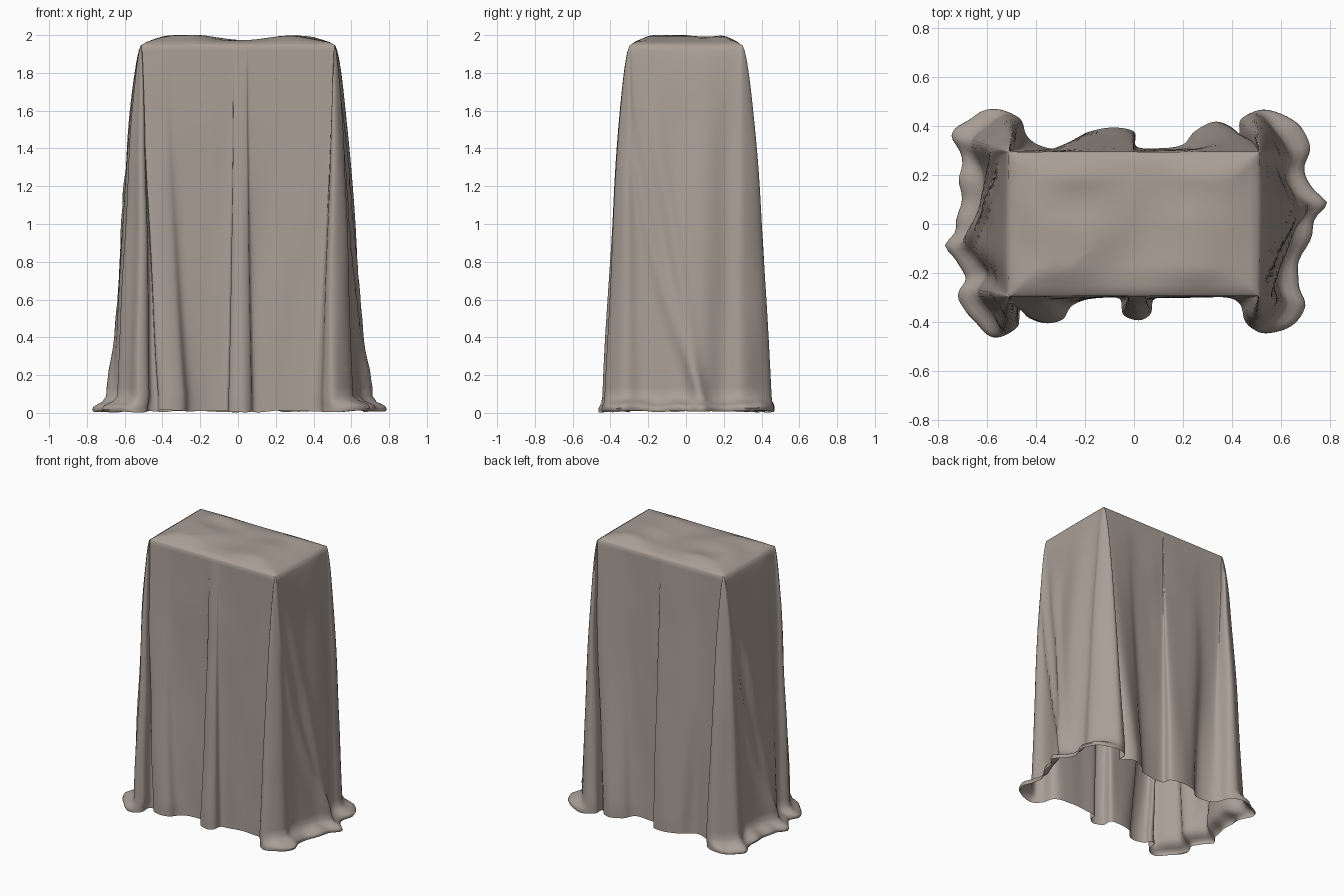
import bpy, bmesh, math
from mathutils import Vector, noise

cube = bpy.data.objects.get("Cube")
if cube:
    bpy.data.objects.remove(cube)

HALF_X, HALF_Y, EDGE_Z = 0.51, 0.295, 1.95   # hidden box under the cloth
PER_SPAN = 6                                 # samples between outline points
ROWS = 44

# Cloth outline near the floor, counter-clockwise, one line per side
front = [(-.64, -.28), (-.58, -.37), (-.53, -.44), (-.47, -.42), (-.46, -.35), (-.42, -.34),
         (-.41, -.39), (-.35, -.41), (-.28, -.39), (-.24, -.33), (-.14, -.30), (-.06, -.30),
         (-.045, -.37), (.02, -.395), (.07, -.37), (.09, -.31), (.2, -.30), (.36, -.30),
         (.43, -.33), (.45, -.40), (.5, -.435), (.56, -.40), (.61, -.32)]
left = [(.59, -.22), (.64, -.06), (.67, .08), (.62, .2), (.63, .29)]
back = [(.57, .40), (.5, .455), (.43, .43), (.42, .36), (.37, .41), (.31, .42), (.24, .38),
        (.19, .32), (.09, .31), (.01, .32), (0, .38), (-.1, .40), (-.2, .37), (-.27, .31),
        (-.37, .32), (-.43, .36), (-.46, .43), (-.52, .45), (-.61, .40), (-.67, .33)]
right = [(-.62, .2), (-.64, .04), (-.66, -.1), (-.61, -.2)]
outline = [Vector(p) for p in front + left + back + right]


def clamp(v, lim):
    return max(-lim, min(lim, v))


def smooth(v, a, b):
    t = max(0.0, min(1.0, (v - a) / (b - a)))
    return t * t * (3 - 2 * t)


def spline(pts, n):
    """Closed smooth curve through the points."""
    out = []
    for i in range(len(pts)):
        a, b, c, d = (pts[(i + k - 1) % len(pts)] for k in range(4))
        for j in range(n):
            t = j / n
            out.append(0.5 * (2 * b + (c - a) * t + (2 * a - 5 * b + 4 * c - d) * t * t
                              + (3 * b - a - 3 * c + d) * t ** 3))
    return out


def rim(p):
    """Point on the box's top edge from which the cloth hangs; folds gather at the corners."""
    x = math.copysign(HALF_X, p.x) * smooth(abs(p.x), 0, 0.4)
    return Vector((x, clamp(p.y * 1.3, HALF_Y)))


def side_point(p, z):
    """Hanging cloth: spreads from the rim towards the floor outline."""
    drop = (EDGE_Z - z) / EDGE_Z
    corner = smooth(abs(p.x), 0.36, 0.5)
    out = drop ** (0.95 - 0.38 * corner)
    sideways = drop ** 1.6 * (1 - corner) + out * corner
    top = rim(p)
    q = Vector((top.x + (p.x - top.x) * sideways, top.y + (p.y - top.y) * out))
    # soft diagonal pulls across the two ends
    if abs(p.x) > 0.5 and abs(p.y) < 0.36:
        s = math.copysign(1, p.x)
        for start, reach, power, width in ((-0.28, 0.36, 0.8, 0.035), (-0.3, 0.42, 2, 0.03)):
            d = (q.y * s - start - reach * drop ** power) / width
            q.x += s * 0.022 * math.exp(-d * d) * smooth(drop, 0.05, 0.4)
    # fine vertical wrinkles
    w = noise.noise(Vector((q.x * 7, q.y * 7, z * 1.6)))
    q += q.normalized() * w * 0.01 * smooth(drop, 0, 0.25)
    return Vector((q.x, q.y, z))


def hem_point(p, spread, z):
    """Cloth lying on the floor around the ends and corners."""
    b = side_point(p, 0.09)
    f = smooth(abs(p.x), 0.42, 0.62) * spread
    ripple = noise.noise(Vector((p.x * 9, p.y * 9, 3)))
    b.x += math.copysign(0.075 + 0.03 * ripple, b.x) * f
    b.y *= 1 + 0.09 * f
    b.z = max(0.0, z + 0.018 * ripple * (1 if z > 0.015 else 0.6))
    return b


def top_height(x, y):
    """Sagging, gently dented top."""
    inset = min((HALF_X - abs(x)) / 0.12, (HALF_Y - abs(y)) / 0.12)
    swell = 0.024 + 0.012 * math.cos(abs(x) * 12 - 3.4) + 0.022 * noise.noise(Vector((x * 4, y * 5, 1)))
    return min(2.0, EDGE_Z + 0.012 * smooth(inset, 0, 0.25) + swell * smooth(inset, 0, 1))


samples = spline(outline, PER_SPAN)
rings = []
# top, from the middle outwards
for s in [k / 14 for k in range(1, 14)] + [0.96, 0.985]:
    ring = []
    for p in samples:
        r = rim(p) * s
        ring.append(Vector((r.x, r.y, top_height(r.x, r.y))))
    rings.append(ring)
# hanging sides
for k in range(ROWS + 1):
    z = EDGE_Z - 0.005 - (EDGE_Z - 0.095) * (k / ROWS) ** 1.1
    rings.append([side_point(p, z) for p in samples])
# hem
for spread, z in ((0.3, 0.06), (0.65, 0.048), (0.95, 0.035), (1.05, 0.02), (0.95, 0.008)):
    rings.append([hem_point(p, spread, z) for p in samples])

bm = bmesh.new()
grid = [[bm.verts.new(v) for v in ring] for ring in rings]
n = len(samples)
centre = bm.verts.new((0, 0, top_height(0, 0)))
for i in range(n):
    j = (i + 1) % n
    bm.faces.new((centre, grid[0][i], grid[0][j]))
    for a, b in zip(grid, grid[1:]):
        bm.faces.new((a[i], b[i], b[j], a[j]))
bmesh.ops.remove_doubles(bm, verts=bm.verts, dist=0.0008)
bmesh.ops.recalc_face_normals(bm, faces=bm.faces)

mesh = bpy.data.meshes.new("draped_cloth")
bm.to_mesh(mesh)
bm.free()
cloth = bpy.data.objects.new("draped_cloth", mesh)
bpy.context.collection.objects.link(cloth)

# Warm grey fabric
colour = (0.40, 0.345, 0.305, 1)
mat = bpy.data.materials.new("warm_grey_fabric")
mat.use_nodes = True
mat.diffuse_color = colour
bsdf = mat.node_tree.nodes["Principled BSDF"]
bsdf.inputs["Base Color"].default_value = colour
bsdf.inputs["Roughness"].default_value = 0.9
mesh.materials.append(mat)

bpy.context.view_layer.objects.active = cloth
cloth.select_set(True)
bpy.ops.object.shade_smooth_by_angle(angle=math.radians(60))
